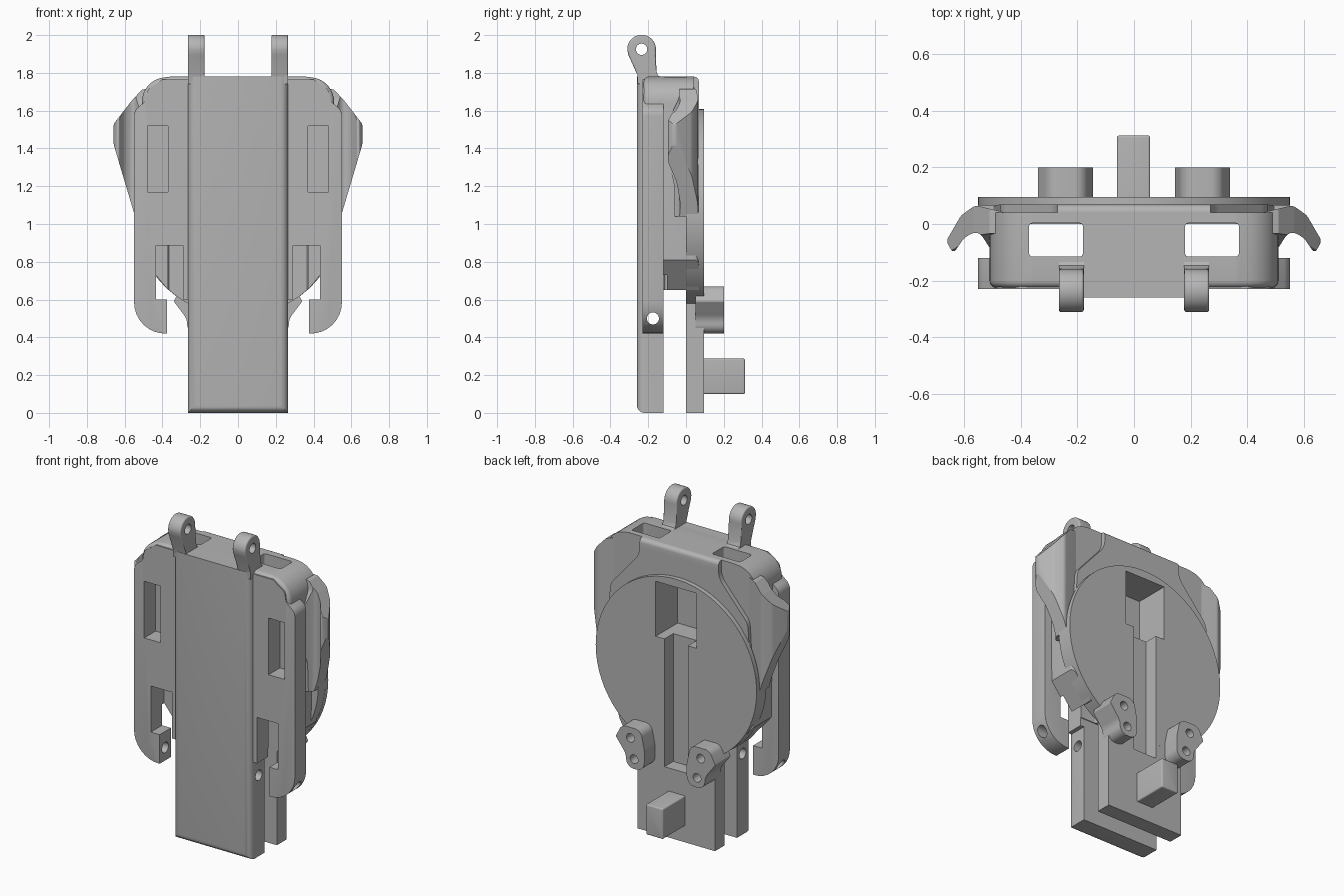
import bpy, bmesh, math
from mathutils import Vector

cube = bpy.data.objects.get("Cube")
if cube:
    bpy.data.objects.remove(cube)

grey = bpy.data.materials.new("plain grey")
grey.use_nodes = True
GREY = (0.46, 0.46, 0.46, 1)
grey.diffuse_color = GREY
grey.node_tree.nodes["Principled BSDF"].inputs["Base Color"].default_value = GREY


def rounded(corners, steps=8):
    """Outline from (a, b, radius) corners, each rounded with an arc."""
    out = []
    for i, c in enumerate(corners):
        p, r = Vector(c[:2]), (c[2] if len(c) > 2 else 0)
        if not r:
            out.append(tuple(p))
            continue
        u = (Vector(corners[i - 1][:2]) - p).normalized()
        v = (Vector(corners[(i + 1) % len(corners)][:2]) - p).normalized()
        half = u.angle(v) / 2
        centre = p + (u + v).normalized() * (r / math.sin(half))
        start = p + u * (r / math.tan(half)) - centre
        end = p + v * (r / math.tan(half)) - centre
        turn = start.angle_signed(end)
        for k in range(steps + 1):
            t = -turn * k / steps
            out.append((centre.x + start.x * math.cos(t) - start.y * math.sin(t),
                        centre.y + start.x * math.sin(t) + start.y * math.cos(t)))
    return out


def circle(a, b, r, n=32, first=0, sweep=2 * math.pi):
    return [(a + r * math.cos(first + sweep * k / n),
             b + r * math.sin(first + sweep * k / n)) for k in range(n)]


def rect(a0, a1, b0, b1, r=0):
    return rounded([(a0, b0, r), (a1, b0, r), (a1, b1, r), (a0, b1, r)], 4)


def apply_modifiers(ob):
    bpy.context.view_layer.update()
    mesh = bpy.data.meshes.new_from_object(
        ob.evaluated_get(bpy.context.evaluated_depsgraph_get()))
    ob.modifiers.clear()
    ob.data = mesh


def prism(name, outline, axis, lo, hi, pair=False, soft=None, radius=0.03):
    """Extrude an outline along an axis, softening the edges the rule picks."""
    place = {"x": lambda a, b, d: (d, a, b), "y": lambda a, b, d: (a, d, b),
             "z": lambda a, b, d: (a, b, d)}[axis]
    bm = bmesh.new()
    ends = [[bm.verts.new(place(a, b, d)) for a, b in outline] for d in (lo, hi)]
    for ring in ends:
        bm.faces.new(ring)
    n = len(outline)
    for i in range(n):
        j = (i + 1) % n
        bm.faces.new((ends[0][i], ends[0][j], ends[1][j], ends[1][i]))
    bmesh.ops.recalc_face_normals(bm, faces=bm.faces)
    if soft:
        edges = [e for e in bm.edges if soft(e.verts[0].co, e.verts[1].co)]
        bmesh.ops.bevel(bm, geom=edges, offset=radius, segments=5, profile=0.5,
                        affect="EDGES", clamp_overlap=True)
    mesh = bpy.data.meshes.new(name)
    bm.to_mesh(mesh)
    bm.free()
    mesh.materials.append(grey)
    ob = bpy.data.objects.new(name, mesh)
    bpy.context.collection.objects.link(ob)
    if pair:
        ob.modifiers.new("mirror", "MIRROR").use_mirror_merge = False
        apply_modifiers(ob)
    return ob


def combine(ob, others, operation="DIFFERENCE"):
    for other in others:
        m = ob.modifiers.new("cut", "BOOLEAN")
        m.object, m.operation, m.solver = other, operation, "EXACT"
    apply_modifiers(ob)


def at(axis, value):
    return lambda a, b: abs(a[axis] - value) < 1e-4 and abs(b[axis] - value) < 1e-4


# Main parts
plate = prism("front_plate", rect(-0.265, 0.265, 0, 1.78), "y", -0.26, -0.12,
              soft=lambda a, b: at(1, -0.26)(a, b) and min(a.z, b.z) < 1.7, radius=0.04)

body = prism("body", rounded([(0.5, 0.81), (0.51, 1.76, 0.13), (0.36, 1.78, 0.08),
                              (-0.36, 1.78, 0.08), (-0.51, 1.76, 0.13), (-0.5, 0.81),
                              (-0.37, 0.65), (0.37, 0.65)]), "y", -0.225, 0.068,
             soft=lambda a, b: (at(1, 0.068)(a, b) or at(1, -0.225)(a, b))
             and min(a.z, b.z) > 0.8, radius=0.025)

flange = prism("side_flanges", rounded([
    (0.22, 0.6), (0.375, 0.6), (0.375, 0.42), (0.55, 0.42, 0.165), (0.55, 1.6, 0.06),
    (0.49, 1.65, 0.03), (0.48, 1.71, 0.04), (0.4, 1.765), (0.22, 1.765)]),
    "y", -0.23, -0.12, pair=True,
    soft=lambda a, b: (at(1, -0.23)(a, b) or at(1, -0.12)(a, b))
    and min(a.x, b.x) > 0.38 and max(a.z, b.z) < 1.66, radius=0.03)

disc = prism("rear_disc", circle(0, 1.06, 0.55, 96), "y", 0.066, 0.096)
lower_disc = prism("lower_disc", circle(0, 1.06, 0.549, 64, math.pi, math.pi)
                   + [(0.549, 1.06)], "y", 0, 0.067)
tongue = prism("rear_tongue", rect(-0.265, 0.265, 0, 0.7), "y", 0.001, 0.0955)

# Hooked side wings, trimmed to their outline
wings = prism("side_wings", rounded([
    (0.46, 0.042), (0.56, 0.066, 0.03), (0.61, 0.03, 0.05), (0.662, -0.06, 0.02),
    (0.637, -0.105, 0.01), (0.6, -0.05, 0.05), (0.55, -0.02, 0.03),
    (0.505, -0.09, 0.04), (0.49, -0.15), (0.46, -0.15)], 4), "z", 1.0, 1.78, pair=True)
trim = prism("wing_trim", rounded([
    (0.4, 1.04), (0.545, 1.04), (0.658, 1.42, 0.05), (0.658, 1.53, 0.03),
    (0.565, 1.65, 0.05), (0.51, 1.71), (0.4, 1.74)]), "y", -0.3, 0.2, pair=True)
side_trim = prism("wing_side_trim", rounded([
    (-0.06, 1.0), (0.09, 1.0), (0.09, 1.74), (-0.03, 1.74), (-0.04, 1.66, 0.06),
    (-0.107, 1.52, 0.08), (-0.107, 1.38, 0.08), (-0.065, 1.22, 0.06)]), "x", -1, 1)
combine(wings, [trim, side_trim], "INTERSECT")

# Top hinge ears
ears = prism("hinge_ears", circle(-0.235, 1.925, 0.076, 24, 0, math.pi)
             + [(-0.311, 1.925), (-0.305, 1.895), (-0.258, 1.79), (-0.255, 1.74),
                (-0.13, 1.74), (-0.13, 1.778), (-0.147, 1.785), (-0.157, 1.81)],
             "x", 0.177, 0.265, pair=True,
             soft=lambda a, b: (at(0, 0.177)(a, b) or at(0, 0.265)(a, b))
             and min(a.z, b.z) > 1.785, radius=0.016)

# Rear feet and peg
feet = prism("rear_feet", rounded([
    (0.145, 0.42, 0.055), (0.265, 0.42, 0.05), (0.272, 0.5, 0.08), (0.34, 0.59, 0.01),
    (0.3, 0.67, 0.05), (0.17, 0.67, 0.05), (0.145, 0.55, 0.04)]), "y", 0.05, 0.2, pair=True)
peg = prism("rear_peg", rect(-0.06, 0.057, 0.1, 0.287, 0.008), "y", 0.05, 0.312,
            soft=at(1, 0.312), radius=0.01)

# Cutters
shafts = prism("shaft_cutter", rect(0.18, 0.37, -0.115, 0.003, 0.012), "z", 0.5, 1.9, pair=True)
windows = prism("window_cutter", rect(0.37, 0.48, 1.17, 1.52), "y", -0.4, -0.119, pair=True)
low_windows = prism("low_window_cutter", rect(0.29, 0.435, 0.6, 0.885), "y", -0.4, -0.1, pair=True)
panels = prism("panel_cutter", rounded([(0.27, 1.9), (0.27, 1.68, 0.12), (0.47, 1.45, 0.1),
               (0.5, 1.0), (0.8, 1.0), (0.8, 1.9)]), "y", 0.04, 0.2, pair=True)
pocket = prism("pocket_cutter", rect(-0.14, 0.14, 1.22, 1.56), "y", -0.119, 0.3)
channel = prism("channel_cutter", rect(-0.08, 0.08, 0.43, 1.3), "y", 0.01, 0.3)
pivot = prism("pivot_cutter", circle(-0.175, 0.5, 0.032, 24), "x", -1, 1)
ear_hole = prism("ear_hole_cutter", circle(-0.235, 1.925, 0.03, 24), "x", -1, 1)
foot_holes = [prism("foot_hole_cutter", circle(a, b, 0.027, 20), "y", 0.12, 0.3, pair=True)
              for a, b in ((0.215, 0.48), (0.24, 0.605))]

combine(plate, [pivot])
combine(body, [shafts, windows, low_windows, panels, pocket, channel])
combine(flange, [windows, low_windows, pivot])
combine(disc, [pocket, channel])
combine(lower_disc, [pocket, channel])
combine(tongue, [channel])
combine(ears, [ear_hole])
combine(feet, foot_holes)
for cutter in [trim, side_trim, shafts, windows, low_windows, panels, pocket,
               channel, pivot, ear_hole] + foot_holes:
    bpy.data.objects.remove(cutter)

# Smooth the rounded areas, keeping hard edges
bpy.ops.object.select_all(action="DESELECT")
parts = [plate, body, flange, disc, lower_disc, tongue, wings, ears, feet, peg]
for ob in parts:
    ob.select_set(True)
bpy.context.view_layer.objects.active = body
bpy.ops.object.shade_smooth_by_angle(angle=math.radians(30))
